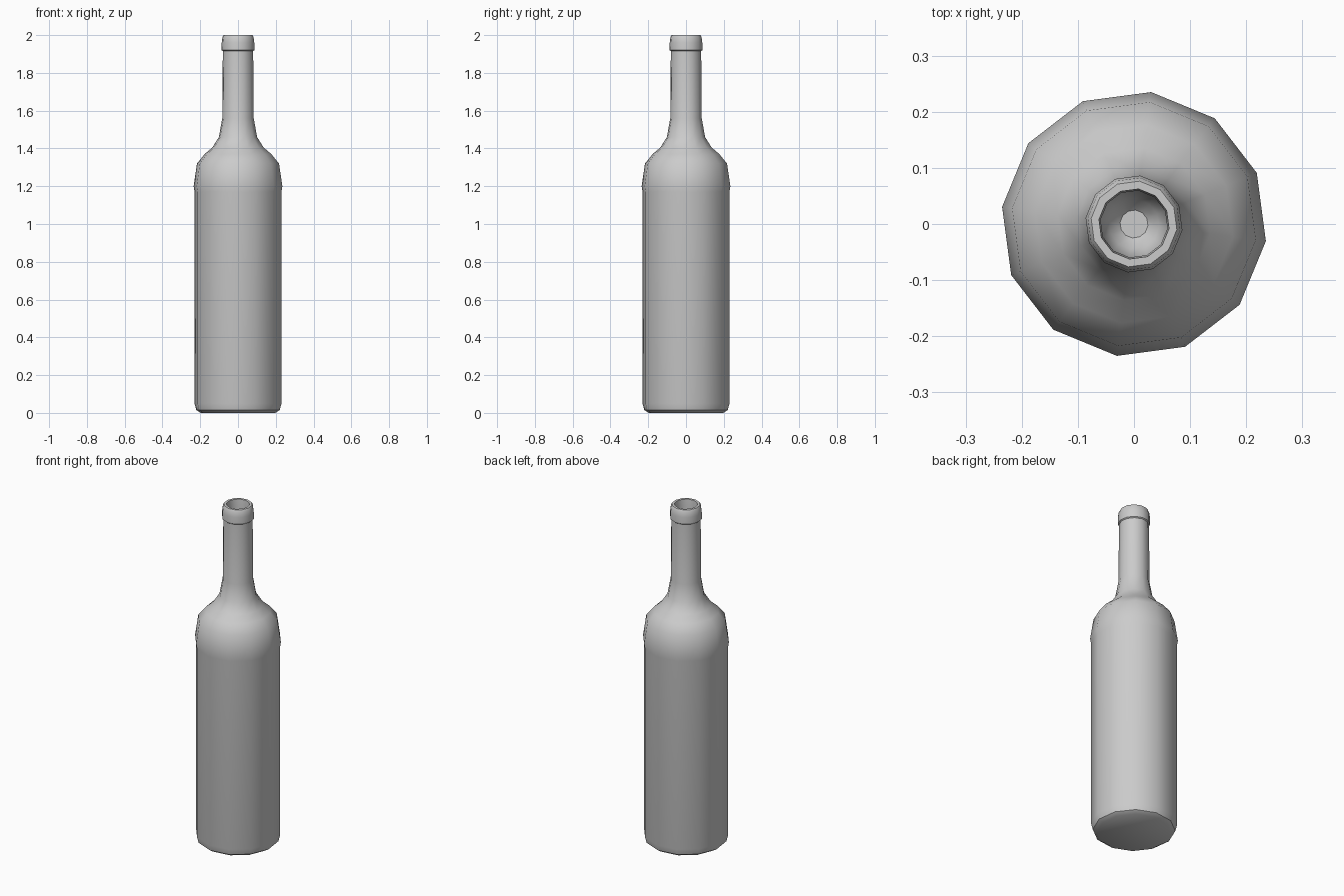
import bpy, bmesh, math

cube = bpy.data.objects.get("Cube")
if cube:
    bpy.data.objects.remove(cube)

# Plain grey glass
grey = bpy.data.materials.new("light_grey")
grey.use_nodes = True
colour = (0.6, 0.6, 0.6, 1)
grey.diffuse_color = colour
grey.node_tree.nodes["Principled BSDF"].inputs["Base Color"].default_value = colour

SIDES = 12
TURN = math.radians(22.6)

# Radius and height pairs, from the base up the outside
outside = [(0.20, 0), (0.223, 0.015), (0.232, 0.05), (0.232, 1.17), (0.237, 1.2),
           (0.219, 1.32), (0.178, 1.37), (0.137, 1.405), (0.102, 1.46),
           (0.084, 1.56), (0.081, 1.915)]
lip = [(0.087, 1.92), (0.087, 1.96), (0.083, 1.99), (0.077, 2.0)]
# Mouth and rounded inner floor
inside = [(0.063, 2.0), (0.06, 1.96), (0.06, 1.62), (0.045, 1.58), (0.025, 1.56)]


def lathe(name, profile):
    """Spin a profile into a closed solid with a fixed number of sides."""
    bm = bmesh.new()
    rings = []
    for r, z in profile:
        angles = [TURN + math.tau * i / SIDES for i in range(SIDES)]
        rings.append([bm.verts.new((r * math.cos(a), r * math.sin(a), z)) for a in angles])
    for low, high in zip(rings, rings[1:]):
        for i in range(SIDES):
            j = (i + 1) % SIDES
            bm.faces.new((low[i], low[j], high[j], high[i]))
    bm.faces.new(rings[0][::-1])
    bm.faces.new(rings[-1])
    bmesh.ops.recalc_face_normals(bm, faces=bm.faces)
    mesh = bpy.data.meshes.new(name)
    bm.to_mesh(mesh)
    bm.free()
    mesh.materials.append(grey)
    obj = bpy.data.objects.new(name, mesh)
    bpy.context.collection.objects.link(obj)
    return obj


bottle = lathe("bottle", outside + lip + inside)
bpy.ops.object.select_all(action="DESELECT")
bottle.select_set(True)
bpy.context.view_layer.objects.active = bottle
bpy.ops.object.shade_smooth_by_angle(angle=math.radians(42))
